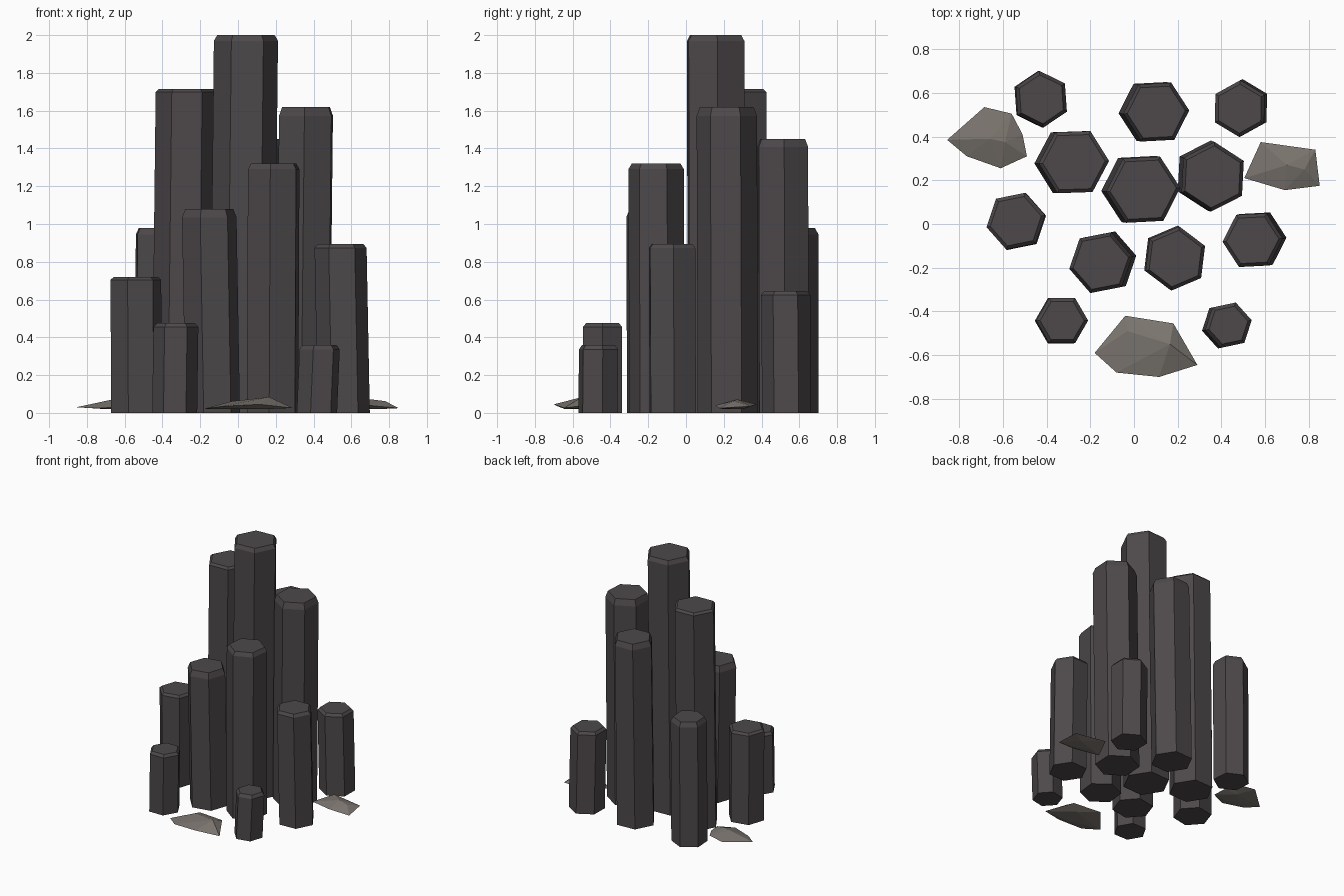
import bpy, bmesh
from math import cos, sin, radians, pi


def material(name, rgb):
    m = bpy.data.materials.new(name)
    m.diffuse_color = (*rgb, 1)
    return m


basalt = material("basalt", (0.075, 0.066, 0.07))
rubble = material("rubble", (0.2, 0.18, 0.16))


def finish(bm, name, mat):
    bmesh.ops.recalc_face_normals(bm, faces=bm.faces)
    mesh = bpy.data.meshes.new(name)
    bm.to_mesh(mesh)
    bm.free()
    mesh.materials.append(mat)
    bpy.context.collection.objects.link(bpy.data.objects.new(name, mesh))


def column(name, base, top, r, turn, h, drop):
    """Slightly leaning hexagonal prism with a chamfered upper rim."""
    bm = bmesh.new()
    rings = []
    for (cx, cy), rad, z in ((base, r, 0), (top, r, h - drop), (top, r - 0.018, h)):
        rings.append([bm.verts.new((cx + rad * cos(radians(turn) + i * pi / 3),
                                    cy + rad * sin(radians(turn) + i * pi / 3), z))
                      for i in range(6)])
    for lo, hi in zip(rings, rings[1:]):
        for i in range(6):
            j = (i + 1) % 6
            bm.faces.new((lo[i], lo[j], hi[j], hi[i]))
    bm.faces.new(rings[0][::-1])
    bm.faces.new(rings[-1])
    finish(bm, name, basalt)


def shard(name, points):
    """Faceted flat stone: convex hull of a few corner points."""
    bm = bmesh.new()
    verts = [bm.verts.new(p) for p in points]
    res = bmesh.ops.convex_hull(bm, input=verts)
    junk = [v for v in res["geom_interior"] if isinstance(v, bmesh.types.BMVert)]
    bmesh.ops.delete(bm, geom=junk, context='VERTS')
    finish(bm, name, rubble)


# Columns: base centre, top centre, radius, turn, height, chamfer drop
columns = [
    ((0.02, 0.16), (0.042, 0.157), 0.17, 3, 2.0, 0.03),
    ((-0.295, 0.283), (-0.275, 0.283), 0.161, 2, 1.715, 0.016),
    ((0.343, 0.222), (0.36, 0.216), 0.16, 27, 1.62, 0.047),
    ((0.08, 0.515), (0.102, 0.512), 0.151, 3, 1.45, 0.042),
    ((0.183, -0.154), (0.189, -0.158), 0.148, 23, 1.32, 0.03),
    ((-0.134, -0.173), (-0.152, -0.177), 0.147, 11, 1.08, 0.045),
    ((-0.43, 0.571), (-0.424, 0.571), 0.13, 34, 0.98, 0.035),
    ((0.495, 0.533), (0.484, 0.528), 0.13, 29, 0.645, 0.02),
    ((-0.537, 0.011), (-0.541, 0.013), 0.137, 11.5, 0.72, 0.016),
    ((0.56, -0.07), (0.543, -0.074), 0.138, 3, 0.895, 0.022),
    ((-0.335, -0.443), (-0.329, -0.442), 0.119, 0, 0.475, 0.02),
    ((0.418, -0.466), (0.432, -0.463), 0.109, 12, 0.36, 0.024),
]
for n, c in enumerate(columns, 1):
    column(f"column_{n:02d}", *c)

# Loose stones at the foot
shard("stone_left", [
    (-0.855, 0.385, 0.03), (-0.685, 0.535, 0.045), (-0.56, 0.505, 0.05),
    (-0.51, 0.41, 0.04), (-0.49, 0.31, 0.03), (-0.61, 0.255, 0.03),
    (-0.765, 0.31, 0.025), (-0.66, 0.39, 0.072), (-0.59, 0.375, 0.07),
    (-0.7, 0.35, 0.02), (-0.58, 0.31, 0.02), (-0.6, 0.43, 0.02)])
shard("stone_front", [
    (-0.18, -0.59, 0.022), (-0.04, -0.42, 0.04), (0.18, -0.455, 0.05),
    (0.29, -0.645, 0.026), (0.115, -0.70, 0.045), (-0.08, -0.68, 0.035),
    (-0.03, -0.49, 0.062), (0.165, -0.55, 0.084), (-0.06, -0.6, 0.02),
    (0.14, -0.64, 0.02), (0.12, -0.5, 0.02)])
shard("stone_right", [
    (0.505, 0.21, 0.03), (0.58, 0.375, 0.045), (0.83, 0.34, 0.035),
    (0.85, 0.175, 0.025), (0.69, 0.155, 0.04), (0.70, 0.27, 0.072),
    (0.78, 0.25, 0.062), (0.6, 0.25, 0.02), (0.75, 0.2, 0.02), (0.75, 0.3, 0.02)])
